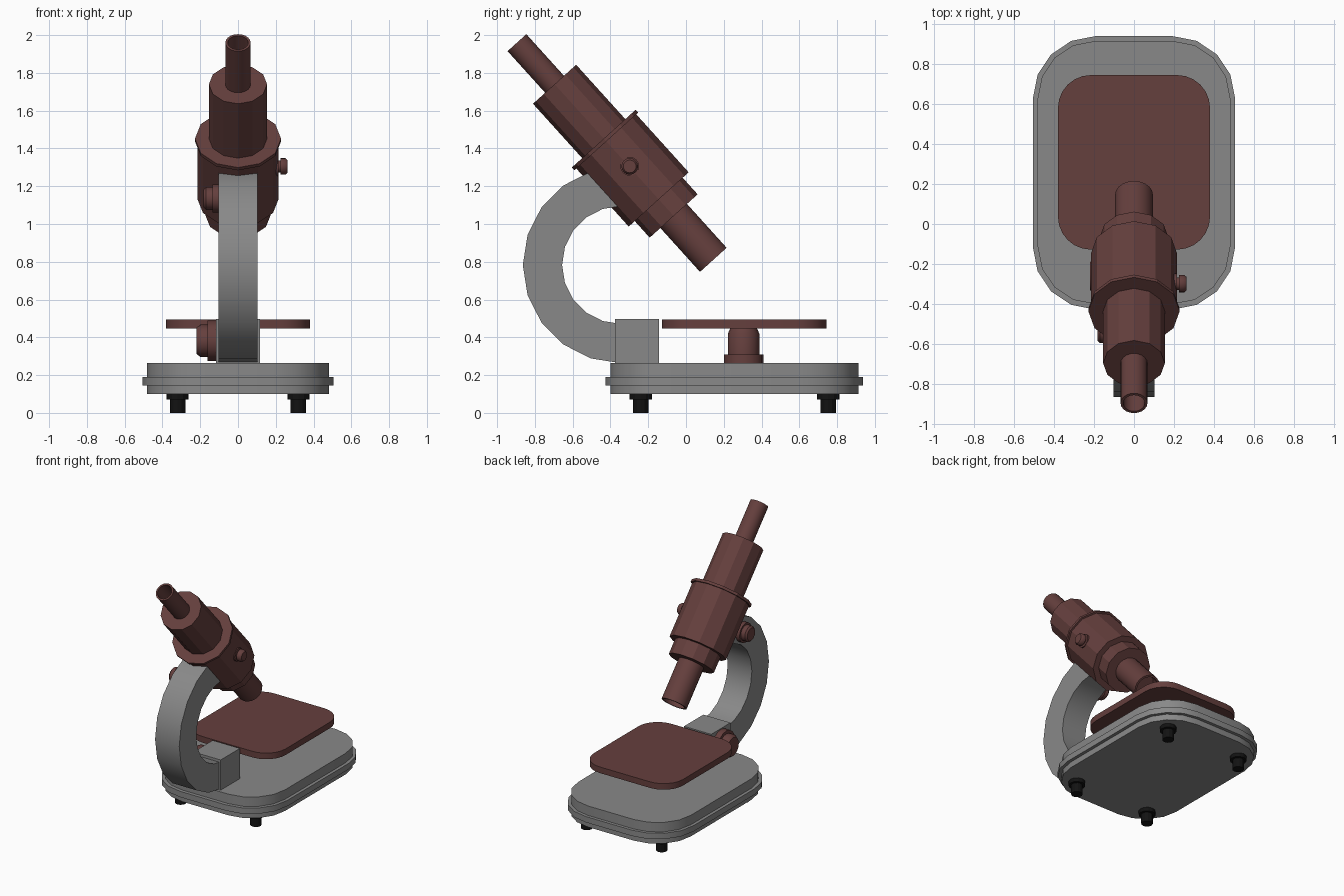
import bpy, bmesh, math
from mathutils import Vector

if "Cube" in bpy.data.objects:
    bpy.data.objects.remove(bpy.data.objects["Cube"])


def material(name, rgb):
    m = bpy.data.materials.new(name)
    m.diffuse_color = (*rgb, 1)
    m.use_nodes = True
    m.node_tree.nodes["Principled BSDF"].inputs["Base Color"].default_value = m.diffuse_color
    return m


GREY = material("grey_metal", (0.25, 0.25, 0.25))
BROWN = material("red_brown", (0.13, 0.05, 0.047))
BLACK = material("black_rubber", (0.006, 0.006, 0.006))


def finish(name, bm, mat, angle=None):
    bmesh.ops.recalc_face_normals(bm, faces=bm.faces[:])
    me = bpy.data.meshes.new(name)
    bm.to_mesh(me)
    bm.free()
    me.materials.append(mat)
    if angle:
        me.polygons.foreach_set("use_smooth", [True] * len(me.polygons))
        me.set_sharp_from_angle(angle=math.radians(angle))
    ob = bpy.data.objects.new(name, me)
    bpy.context.collection.objects.link(ob)
    return ob


def lathe(name, mat, origin, direction, profile, sides=12, angle=None):
    """Turn (radius, distance) points about an axis; both ends are capped."""
    o, d = Vector(origin), Vector(direction).normalized()
    u = Vector((1, 0, 0)) if abs(d.x) < 0.9 else Vector((0, 1, 0))
    v = d.cross(u)
    bm = bmesh.new()
    rings = []
    for r, t in profile:
        rings.append([bm.verts.new(o + d * t + r * (u * math.cos(a) + v * math.sin(a)))
                      for a in (2 * math.pi * i / sides for i in range(sides))])
    for a, b in zip(rings, rings[1:]):
        for i in range(sides):
            j = (i + 1) % sides
            bm.faces.new((a[i], a[j], b[j], b[i]))
    bm.faces.new(rings[0])
    bm.faces.new(rings[-1])
    return finish(name, bm, mat, angle)


def extrude(name, mat, pts, vec, angle=None):
    bm = bmesh.new()
    f = bm.faces.new([bm.verts.new(p) for p in pts])
    ext = bmesh.ops.extrude_face_region(bm, geom=[f], use_keep_orig=True)
    bmesh.ops.translate(bm, vec=vec, verts=[g for g in ext["geom"] if isinstance(g, bmesh.types.BMVert)])
    return finish(name, bm, mat, angle)


def slab(name, mat, hx, y0, y1, z0, z1, r, seg):
    """Rounded rectangular plate."""
    pts = []
    corners = [(hx - r, y1 - r), (r - hx, y1 - r), (r - hx, y0 + r), (hx - r, y0 + r)]
    for k, (cx, cy) in enumerate(corners):
        for i in range(seg + 1):
            a = math.pi / 2 * (k + i / seg)
            pts.append((cx + r * math.cos(a), cy + r * math.sin(a), z0))
    return extrude(name, mat, pts, (0, 0, z1 - z0), 30)


# Base with rim, and the stage above it
slab("base", GREY, 0.481, -0.40, 0.914, 0.10, 0.263, 0.286, 4)
slab("base_rim", GREY, 0.505, -0.427, 0.938, 0.145, 0.19, 0.31, 4)
slab("stage", BROWN, 0.38, -0.128, 0.744, 0.447, 0.494, 0.165, 6)
lathe("stage_post", BROWN, (0, 0.305, 0.255), (0, 0, 1),
      [(0.104, 0), (0.104, 0.055), (0.083, 0.055), (0.083, 0.165), (0.07, 0.195)], 16, 40)

# Four feet
for sx in (-1, 1):
    for y in (-0.24, 0.753):
        lathe("foot", BLACK, (0.32 * sx, y, 0), (0, 0, 1),
              [(0.041, 0), (0.041, 0.07), (0.059, 0.07), (0.059, 0.105)], 12)

# Curved arm and its mounting block
angles = [math.radians(90 + 18 * i) for i in range(11)]
cy, cz = -0.344, 0.783
arc = [(0.52, a) for a in angles] + [(0.312, a) for a in reversed(angles)]
extrude("arm", GREY, [(-0.103, cy + r * math.cos(a), cz + r * math.sin(a)) for r, a in arc],
        (0.206, 0, 0), 30)
extrude("arm_block", GREY, [(-0.116, y, z) for y, z in
        ((-0.377, 0.262), (-0.142, 0.262), (-0.142, 0.496), (-0.377, 0.496))], (0.232, 0, 0))

# Tilted optical tube
top, axis = (0, -0.895, 1.96), (0, 0.671, -0.742)
lathe("eyepiece", BROWN, top, axis,
      [(0.054, 0.15), (0.054, 0), (0.067, 0), (0.067, 0.31)], 20, 35)
lathe("upper_tube", BROWN, top, axis, [(0.154, 0.297), (0.154, 0.70)])
lathe("body_flange", BROWN, top, axis, [(0.228, 0.685), (0.228, 0.705)])
lathe("body_tube", BROWN, top, axis, [(0.214, 0.70), (0.214, 1.119)])
lathe("lower_collar", BROWN, top, axis, [(0.171, 1.11), (0.171, 1.237)])
lathe("objective", BROWN, top, axis,
      [(0.095, 1.23), (0.095, 1.55), (0.08, 1.55), (0.08, 1.48)], 20, 35)

# Adjustment knobs
lathe("focus_knob", BROWN, (0.19, -0.298, 1.305), (1, 0, 0),
      [(0.05, 0), (0.05, 0.025), (0.032, 0.025), (0.032, 0.035), (0.044, 0.035), (0.044, 0.06), (0.034, 0.072)], 16, 40)
lathe("arm_knob", BROWN, (-0.10, -0.535, 1.135), (-1, 0, 0),
      [(0.075, 0), (0.075, 0.035), (0.06, 0.035), (0.06, 0.07), (0.048, 0.082)], 16, 40)
lathe("block_knob", BROWN, (-0.11, -0.26, 0.382), (-1, 0, 0),
      [(0.108, 0), (0.108, 0.052), (0.085, 0.052), (0.085, 0.09), (0.07, 0.11)], 16, 40)
